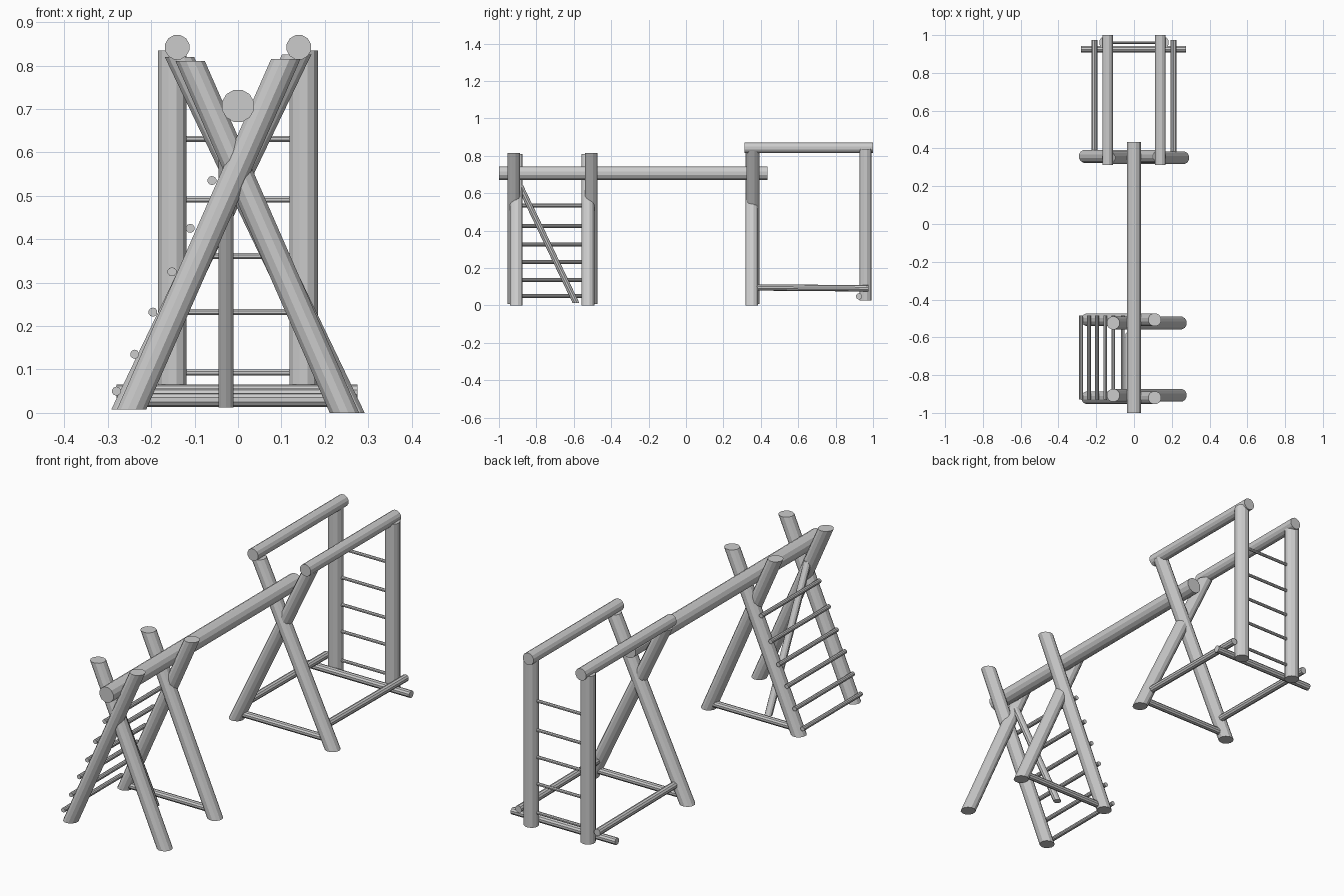
import bpy, bmesh
from math import pi, cos, sin
from mathutils import Vector

if "Cube" in bpy.data.objects:
    bpy.data.objects.remove(bpy.data.objects["Cube"])


def make(name, rings, n):
    bm = bmesh.new()
    a, b = [[bm.verts.new(p) for p in r] for r in rings]
    for i in range(n):
        j = (i + 1) % n
        bm.faces.new((a[i], a[j], b[j], b[i]))
    bm.faces.new(a[::-1])
    bm.faces.new(b)
    bmesh.ops.recalc_face_normals(bm, faces=bm.faces)
    me = bpy.data.meshes.new(name)
    bm.to_mesh(me)
    bm.free()
    bpy.context.collection.objects.link(bpy.data.objects.new(name, me))


def circle(n):
    return [(cos(2 * pi * (i + 0.5) / n), sin(2 * pi * (i + 0.5) / n)) for i in range(n)]


def log(name, p, q, r, n=12):
    """Round log with ends cut square to its axis."""
    p, q = Vector(p), Vector(q)
    d = (q - p).normalized()
    u = d.cross(Vector((0, 0, 1)) if abs(d.z) < 0.95 else Vector((0, 1, 0))).normalized()
    v = d.cross(u)
    make(name, [[c + u * x * r + v * y * r for x, y in circle(n)] for c in (p, q)], n)


def pole(name, p, q, r, n=12):
    """Leaning pole with ends cut level with the ground."""
    make(name, [[Vector(c) + Vector((x * r, y * r, 0)) for x, y in circle(n)] for c in (p, q)], n)


# Main beam
log("main_beam", (0, -1, 0.707), (0, 0.435, 0.707), 0.038)

# Crossed pole frames: y of each pole, foot x, top x, top z
frames = [("front", -0.92, -0.907, 0.245, 0.11, 0.815),
          ("middle", -0.507, -0.524, 0.245, 0.11, 0.815),
          ("rear", 0.358, 0.351, 0.258, 0.135, 0.825)]
for name, ya, yb, foot, top, z in frames:
    pole(name + "_pole_right", (-foot, ya, 0.008), (top, ya, z), 0.035)
    pole(name + "_pole_left", (foot, yb, 0.0), (-top, yb, z - 0.005), 0.035)

# Ground ties between the feet
log("middle_foot_tie", (-0.24, -0.515, 0.03), (0.24, -0.515, 0.03), 0.016, 10)
log("rear_foot_tie", (-0.25, 0.355, 0.04), (0.25, 0.355, 0.04), 0.016, 10)
log("back_foot_tie", (-0.28, 0.925, 0.048), (0.275, 0.925, 0.048), 0.017, 10)

# Diagonal brace
pole("diagonal_brace", (-0.028, -0.588, 0.012), (-0.028, -0.888, 0.64), 0.018, 10)

# Side ladder rungs
for x, z in [(-0.28, 0.05), (-0.238, 0.135), (-0.196, 0.232),
             (-0.152, 0.325), (-0.11, 0.425), (-0.06, 0.535)]:
    log("side_rung", (x, -0.93, z), (x, -0.485, z), 0.0105, 10)

# Handrails, back posts and low side rails
for s, side in ((-1, "left"), (1, "right")):
    log(side + "_handrail", (s * 0.14, 0.312, 0.842), (s * 0.14, 1, 0.842), 0.029)
    log(side + "_back_post", (s * 0.151, 0.96, 0.027), (s * 0.151, 0.96, 0.835), 0.034)
    log(side + "_low_rail", (s * 0.21, 0.36, 0.096), (s * 0.21, 0.975, 0.091), 0.017, 10)

# Back ladder rungs
for z in (0.093, 0.232, 0.361, 0.491, 0.631):
    log("back_rung", (-0.15, 0.96, z), (0.15, 0.96, z), 0.0075, 8)
